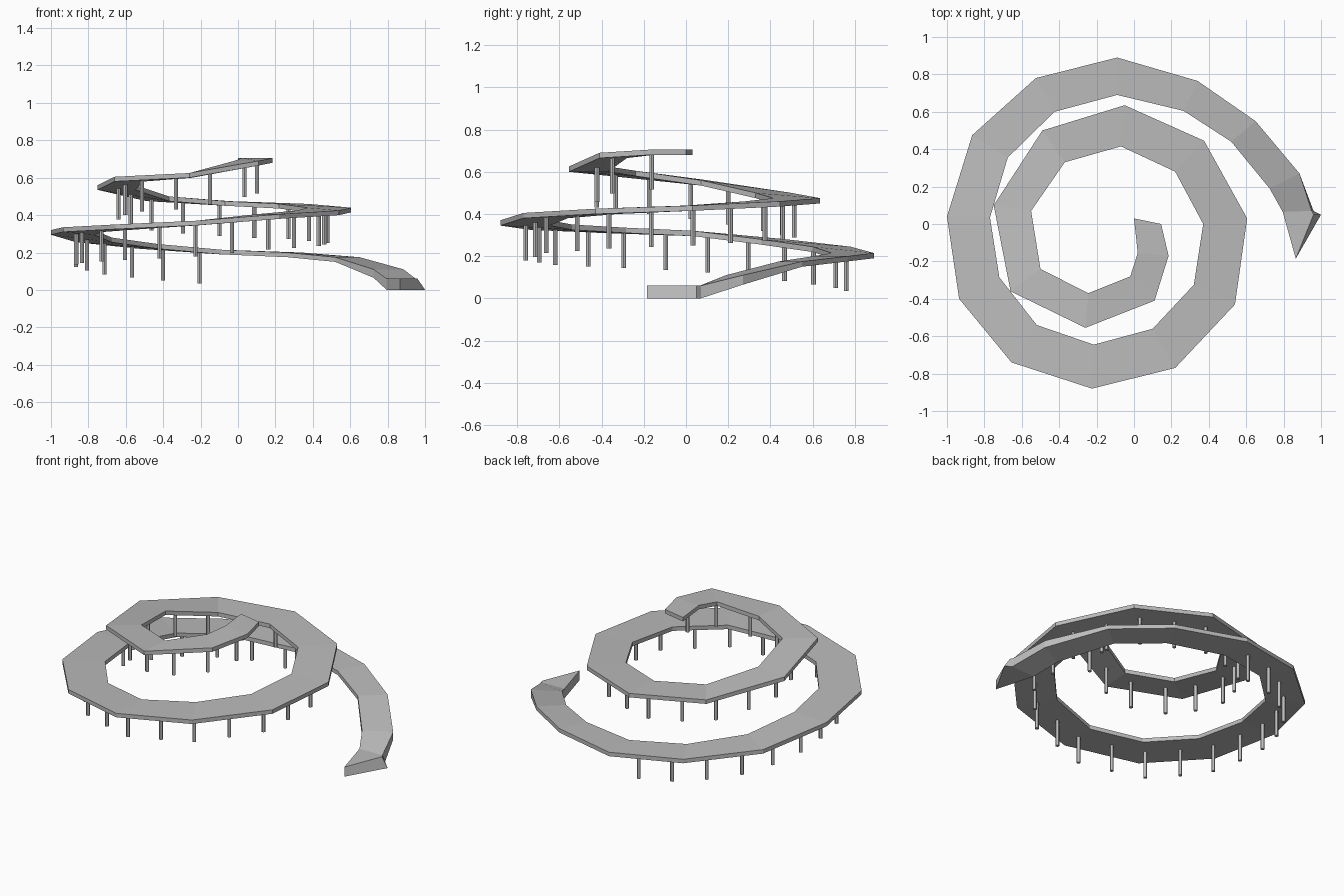
import bpy
import bmesh
from mathutils import Vector

default_cube = bpy.data.objects.get("Cube")
if default_cube:
    bpy.data.objects.remove(default_cube)


def make_material(name, colour):
    material = bpy.data.materials.new(name)
    material.use_nodes = True
    material.diffuse_color = colour
    material.node_tree.nodes["Principled BSDF"].inputs["Base Color"].default_value = colour
    return material


def make_object(name, mesh_builder, material):
    bmesh_data = bmesh_new = bmesh.new()
    mesh_builder(bmesh_new)
    bmesh.ops.recalc_face_normals(bmesh_data, faces=bmesh_data.faces)
    mesh = bpy.data.meshes.new(name)
    bmesh_data.to_mesh(mesh)
    bmesh_data.free()
    mesh.materials.append(material)
    result = bpy.data.objects.new(name, mesh)
    bpy.context.collection.objects.link(result)
    return result


concrete = make_material("concrete grey", (0.5, 0.5, 0.5, 1))

# Ramp stations from the upper end down: inner x y, outer x y, deck height
STATIONS = [
    (0, .03, .145, 0, .705), (.02, -.155, .185, -.17, .705),
    (-.02, -.28, .11, -.41, .69), (-.245, -.37, -.26, -.555, .625),
    (-.5, -.24, -.66, -.36, .605), (-.55, .07, -.75, .1, .56),
    (-.37, .33, -.49, .5, .5), (-.07, .415, -.05, .635, .475),
    (.22, .28, .375, .445, .46), (.37, 0, .605, .03, .44),
    (.32, -.325, .54, -.43, .425), (.1, -.56, .22, -.77, .405),
    (-.215, -.645, -.225, -.88, .37), (-.52, -.54, -.655, -.74, .35),
    (-.72, -.285, -.935, -.4, .335), (-.77, .035, -1, .04, .32),
    (-.675, .355, -.865, .475, .28), (-.425, .6, -.525, .78, .245),
    (-.09, .69, -.09, .89, .215), (.265, .605, .34, .765, .2),
    (.52, .44, .65, .55, .175), (.725, .19, .885, .27, .11),
    (.795, .065, .95, .07, .06), (.865, -.185, .96, .05, .06),
]
DECK = .025


def build_ramp(bm):
    rings = []
    last = len(STATIONS) - 1
    for i, (ix, iy, ox, oy, top) in enumerate(STATIONS):
        # The deck thickens into a solid foot that reaches the ground
        bottom = max(top - DECK, 0) if i < last - 2 else top - .045
        if i >= last - 1:
            bottom = 0
        flare = .04 if i == last else .01 if i == last - 1 else 0
        corners = [(ix, iy, top), (ox, oy, top),
                   (ox + flare, oy, bottom), (ix, iy, bottom)]
        rings.append([bm.verts.new(c) for c in corners])
    for a, b in zip(rings, rings[1:]):
        for k in range(4):
            n = (k + 1) % 4
            bm.faces.new((a[k], a[n], b[n], b[k]))
    bm.faces.new(rings[0])
    bm.faces.new(rings[-1])


make_object("spiral_ramp", build_ramp, concrete)

# Posts spaced evenly along the middle of the raised part of the ramp
middle = [Vector(((s[0] + s[2]) / 2, (s[1] + s[3]) / 2, s[4])) for s in STATIONS]
path = middle[1:18] + [middle[17].lerp(middle[18], .7)]
lengths = [(b - a).length for a, b in zip(path, path[1:])]
count = round(sum(lengths) / .205)


def point_along(distance):
    for a, b, length in zip(path, path[1:], lengths):
        if distance <= length:
            return a.lerp(b, distance / length)
        distance -= length
    return path[-1]


def add_post(name, location):
    drop = .19
    bpy.ops.mesh.primitive_cylinder_add(
        vertices=12, radius=.011, depth=drop - .01,
        location=location - Vector((0, 0, drop / 2 + .005)))
    post = bpy.context.object
    post.name = name
    post.data.materials.append(concrete)
    bpy.ops.object.shade_smooth_by_angle()


for i in range(count + 1):
    add_post(f"support_post_{i + 1}", point_along(sum(lengths) * i / count))
